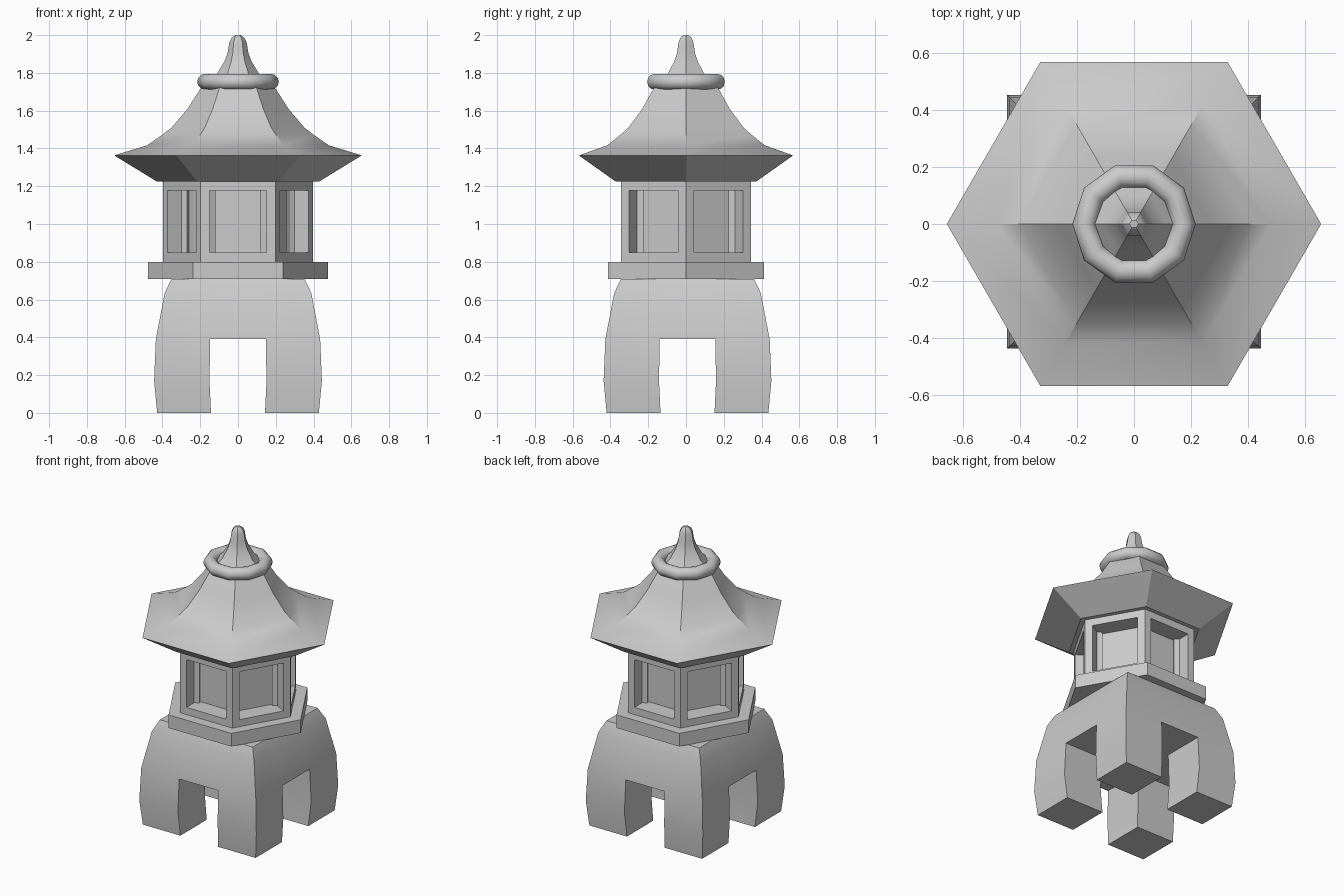
import bpy, bmesh, math

if "Cube" in bpy.data.objects:
    bpy.data.objects.remove(bpy.data.objects["Cube"])


def finish(name, bm, angle=30, loc=(0, 0, 0)):
    bmesh.ops.recalc_face_normals(bm, faces=bm.faces)
    mesh = bpy.data.meshes.new(name)
    bm.to_mesh(mesh)
    bm.free()
    ob = bpy.data.objects.new(name, mesh)
    ob.location = loc
    bpy.context.collection.objects.link(ob)
    bpy.ops.object.select_all(action='DESELECT')
    ob.select_set(True)
    bpy.context.view_layer.objects.active = ob
    bpy.ops.object.shade_smooth_by_angle(angle=math.radians(angle))
    return ob


def lathe(profile, sides=6):
    """Closed stack of polygon rings from (radius, z) pairs."""
    bm = bmesh.new()
    rings = [[bm.verts.new((r * math.cos(2 * math.pi * i / sides),
                            r * math.sin(2 * math.pi * i / sides), z))
              for i in range(sides)] for r, z in profile]
    for a, b in zip(rings, rings[1:]):
        for i in range(sides):
            j = (i + 1) % sides
            bm.faces.new((a[i], a[j], b[j], b[i]))
    bm.faces.new(rings[0][::-1])
    bm.faces.new(rings[-1])
    return bm


# Four-legged base: 3x3 grid of cells per level, middle cells open below z 0.39
levels = [(0, .428, .143), (.17, .444, .151), (.39, .435, .147),
          (.635, .388, .13), (.71, .352, .12)]      # z, outer half, inner half


def solid(i, j, k):
    if not (0 <= i < 3 and 0 <= j < 3 and 0 <= k < len(levels) - 1):
        return False
    return k >= 2 or (i != 1 and j != 1)


bm = bmesh.new()
verts = {}


def vert(i, j, k):
    if (i, j, k) not in verts:
        z, o, n = levels[k]
        s = (-o, -n, n, o)
        verts[i, j, k] = bm.verts.new((s[i], s[j], z))
    return verts[i, j, k]


for i in range(3):
    for j in range(3):
        for k in range(len(levels) - 1):
            if not solid(i, j, k):
                continue
            for axis in range(3):
                for side in (0, 1):
                    nb = [i, j, k]
                    nb[axis] += 2 * side - 1
                    if solid(*nb):
                        continue
                    quad = []
                    for u, v in ((0, 0), (1, 0), (1, 1), (0, 1)):
                        d = [u, v]
                        d.insert(axis, side)
                        quad.append(vert(i + d[0], j + d[1], k + d[2]))
                    bm.faces.new(quad)
finish("legged_base", bm, 30, (0, .008, 0))

# Platform slab
finish("platform", lathe([(.476, .71), (.476, .80)]))

# Lamp chamber with a recessed window in each wall
bm = lathe([(.398, .80), (.398, 1.225)])
bm.normal_update()
walls = [f for f in bm.faces if abs(f.normal.z) < .5]
bmesh.ops.inset_individual(bm, faces=walls, thickness=.069)
for f in walls:
    n = f.normal.copy()
    new = bmesh.ops.extrude_discrete_faces(bm, faces=[f])['faces'][0]
    bmesh.ops.translate(bm, verts=new.verts, vec=-n * .119)
finish("lamp_chamber", bm)

# Flared roof rising into the finial
finish("roof_and_finial", lathe([
    (.43, 1.225), (.655, 1.363), (.48, 1.417), (.40, 1.473), (.352, 1.51),
    (.267, 1.61), (.2, 1.715), (.115, 1.79), (.072, 1.86), (.055, 1.905),
    (.046, 1.96), (.035, 1.985), (.015, 2.0)]))

# Ring around the finial
bpy.ops.mesh.primitive_torus_add(major_segments=10, minor_segments=12,
                                 major_radius=.174, minor_radius=.042,
                                 location=(0, 0, 1.753))
bpy.context.object.name = "finial_ring"
bpy.ops.object.shade_smooth_by_angle(angle=math.radians(40))
